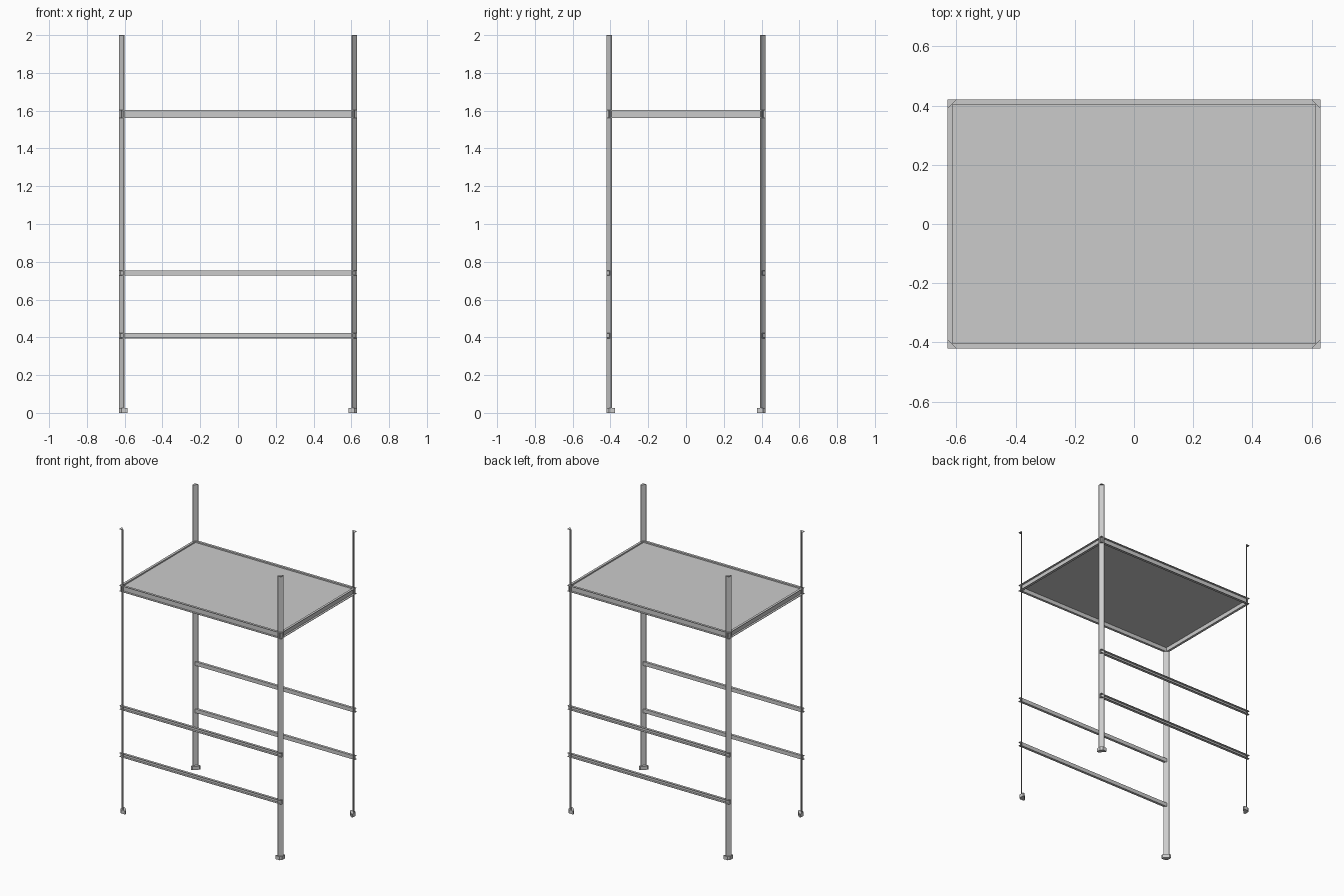
import bpy, bmesh
from mathutils import Vector

if "Cube" in bpy.data.objects:
    bpy.data.objects.remove(bpy.data.objects["Cube"])

X, Y, H = 0.63, 0.42, 2.0      # outer half sizes and height
W = 0.028                      # width of the post profile along each side


def prism(name, pts, extrude):
    """Extrude a closed 3D outline along a vector."""
    bm = bmesh.new()
    face = bm.faces.new([bm.verts.new(p) for p in pts])
    res = bmesh.ops.extrude_face_region(bm, geom=[face])
    new = [g for g in res["geom"] if isinstance(g, bmesh.types.BMVert)]
    bmesh.ops.translate(bm, verts=new, vec=Vector(extrude))
    bmesh.ops.recalc_face_normals(bm, faces=bm.faces)
    me = bpy.data.meshes.new(name)
    bm.to_mesh(me)
    bm.free()
    ob = bpy.data.objects.new(name, me)
    bpy.context.collection.objects.link(ob)
    return ob


def channel(depth, z0, z1, t):
    """C profile open outward: (distance inward from outer side, z)."""
    return [(0, z0), (depth, z0), (depth, z1), (0, z1),
            (0, z1 - t), (depth - t, z1 - t), (depth - t, z0 + t), (0, z0 + t)]


def bar_x(name, side, depth, z0, z1, t=0.003):
    pts = [(-X, side * (Y - d), z) for d, z in channel(depth, z0, z1, t)]
    return prism(name, pts, (2 * X, 0, 0))


def bar_y(name, side, depth, z0, z1, t=0.003):
    pts = [(side * (X - d), -Y, z) for d, z in channel(depth, z0, z1, t)]
    return prism(name, pts, (0, 2 * Y, 0))


for sx, xn in ((-1, "left"), (1, "right")):
    for sy, yn in ((-1, "front"), (1, "back")):
        def corner(outline, z):
            return [(sx * (X - a), sy * (Y - b), z) for a, b in outline]

        # diagonal corner post
        t = 0.004
        prism(f"{yn}_{xn}_post",
              corner([(W, 0), (W, t), (t, W), (0, W), (0, W - t), (W - t, 0)], 0),
              (0, 0, H))
        # flat corner closing the top of the post
        prism(f"{yn}_{xn}_post_cap", corner([(0, 0), (W, 0), (0, W)], H - 0.003),
              (0, 0, 0.003))
        # chamfered foot
        f, c = 0.045, 0.012
        prism(f"{yn}_{xn}_foot",
              corner([(c, 0), (f, 0), (f, c), (c, f), (0, f), (0, c)], 0),
              (0, 0, 0.025))

# front and back rails
for side, yn in ((-1, "front"), (1, "back")):
    bar_x(f"{yn}_lower_rail", side, 0.018, 0.395, 0.422)
    bar_x(f"{yn}_upper_rail", side, 0.018, 0.728, 0.755)
    # shelf frame, long sides
    bar_x(f"{yn}_shelf_frame", side, 0.017, 1.56, 1.603)

# shelf frame, short sides
for side, xn in ((-1, "left"), (1, "right")):
    bar_y(f"{xn}_shelf_frame", side, 0.017, 1.56, 1.603)

# shelf panel, slightly below the frame top
px, py = X - 0.016, Y - 0.016
prism("shelf_panel", [(-px, -py, 1.588), (px, -py, 1.588), (px, py, 1.588), (-px, py, 1.588)],
      (0, 0, 0.006))
